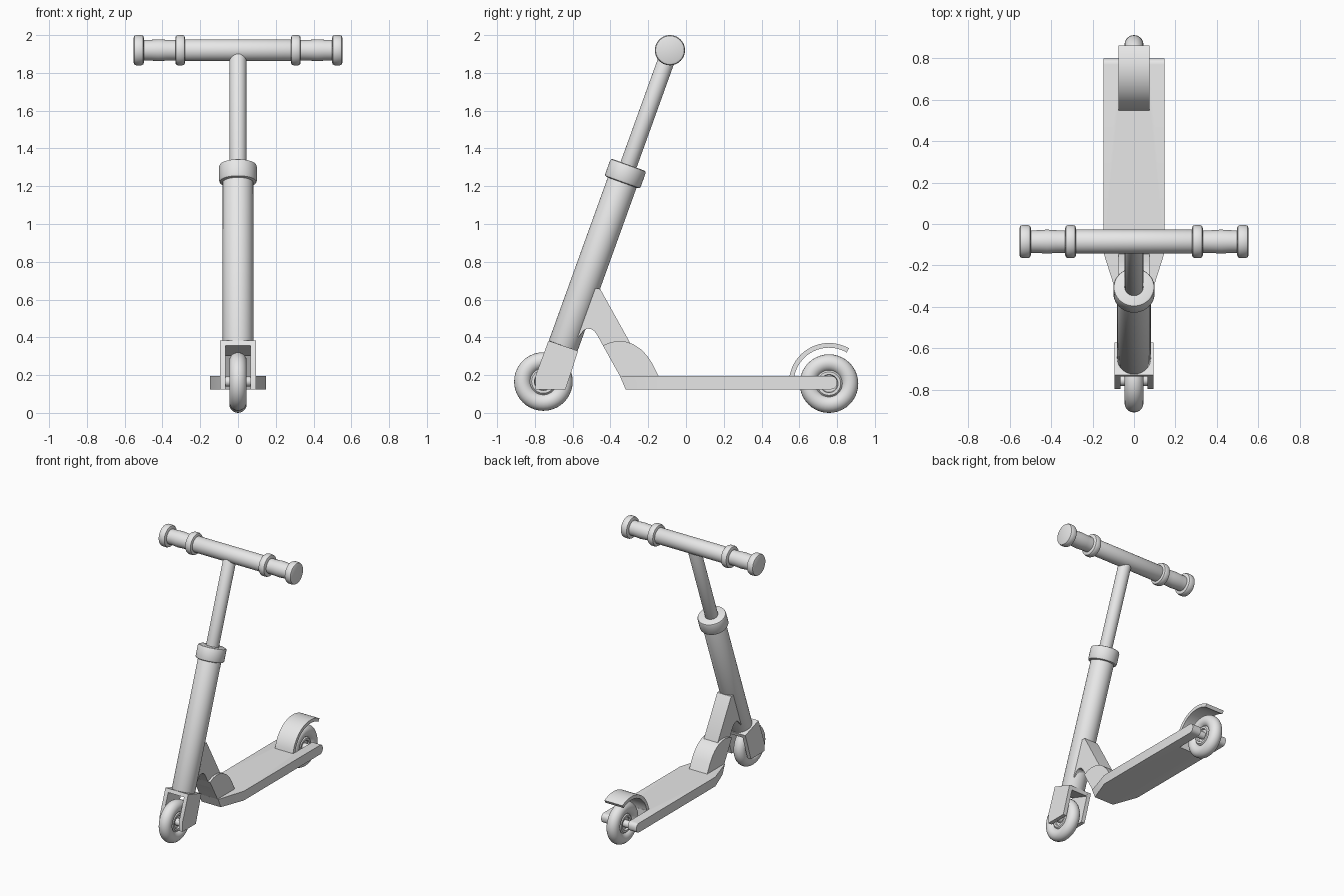
import bpy, bmesh
from math import radians, pi, sin, cos
from mathutils import Vector, Matrix

cube = bpy.data.objects.get("Cube")
if cube:
    bpy.data.objects.remove(cube)

grey = bpy.data.materials.new("plain grey")
grey.use_nodes = True
grey.diffuse_color = (0.8, 0.8, 0.8, 1)
grey.node_tree.nodes["Principled BSDF"].inputs["Base Color"].default_value = (0.8, 0.8, 0.8, 1)


def finish(name, bm, bevel=0.0):
    bmesh.ops.recalc_face_normals(bm, faces=bm.faces)
    mesh = bpy.data.meshes.new(name)
    bm.to_mesh(mesh)
    bm.free()
    mesh.materials.append(grey)
    ob = bpy.data.objects.new(name, mesh)
    bpy.context.collection.objects.link(ob)
    bpy.ops.object.select_all(action="DESELECT")
    ob.select_set(True)
    bpy.context.view_layer.objects.active = ob
    bpy.ops.object.shade_smooth_by_angle(angle=radians(32))
    if bevel:
        mod = ob.modifiers.new("soft edges", "BEVEL")
        mod.width, mod.segments = bevel, 2
    return ob


def lathe(name, profile, origin, axis=(1, 0, 0), closed=False):
    """Spin (distance along axis, radius) points around an axis."""
    bm = bmesh.new()
    vs = [bm.verts.new((t, r, 0)) for t, r in profile]
    pairs = list(zip(vs, vs[1:])) + ([(vs[-1], vs[0])] if closed else [])
    edges = [bm.edges.new(p) for p in pairs]
    bmesh.ops.spin(bm, geom=vs + edges, cent=(0, 0, 0), axis=(1, 0, 0),
                   angle=2 * pi, steps=40, use_merge=False)
    bmesh.ops.remove_doubles(bm, verts=bm.verts, dist=0.0002)
    turn = Vector((1, 0, 0)).rotation_difference(Vector(axis)).to_matrix().to_4x4()
    bm.transform(Matrix.Translation(origin) @ turn)
    return finish(name, bm)


def rod(name, a, b, r, origin, axis=(1, 0, 0), c=0.004):
    """Round bar with eased rims."""
    k = c * 0.3
    return lathe(name, [(a, 0), (a, r - c), (a + k, r - k), (a + c, r),
                        (b - c, r), (b - k, r - k), (b, r - c), (b, 0)], origin, axis)


def add_prism(bm, pts, x0, x1):
    """Extrude a (y, z) outline from x0 to x1."""
    face = bm.faces.new([bm.verts.new((x0, y, z)) for y, z in pts])
    out = bmesh.ops.extrude_face_region(bm, geom=[face])["geom"]
    bmesh.ops.translate(bm, vec=(x1 - x0, 0, 0),
                        verts=[v for v in out if isinstance(v, bmesh.types.BMVert)])


def prism(name, pts, half):
    bm = bmesh.new()
    add_prism(bm, pts, -half, half)
    return finish(name, bm)


# Steering column, measured downward from the handlebar
top = Vector((0, -0.085, 1.92))
down = (Vector((0, -0.65, 0.355)) - top).normalized()
rod("steering_rod", 0, 0.75, 0.045, top, down)
rod("steering_tube", 0.70, 1.665, 0.081, top, down)
rod("clamp_collar", 0.645, 0.745, 0.1, top, down, 0.012)

# Handlebar with grips and end rings
rod("handlebar", -0.31, 0.31, 0.058, top)
for side, label in ((1, "left"), (-1, "right")):
    out = (side, 0, 0)
    lathe(label + "_grip", [(0.30, 0.054), (0.35, 0.054), (0.38, 0.055), (0.42, 0.058),
                            (0.46, 0.055), (0.52, 0.054)], top, out)
    rod(label + "_inner_ring", 0.28, 0.332, 0.08, top, out, 0.014)
    rod(label + "_end_cap", 0.498, 0.553, 0.08, top, out, 0.014)

# Front fork: two cheeks joined by a crown
bm = bmesh.new()
cheek = [(-0.728, 0.382), (-0.571, 0.328), (-0.638, 0.125), (-0.797, 0.125), (-0.797, 0.195)]
crown = [(-0.728, 0.382), (-0.571, 0.328), (-0.58, 0.302), (-0.737, 0.356)]
add_prism(bm, cheek, 0.066, 0.095)
add_prism(bm, cheek, -0.095, -0.066)
add_prism(bm, crown, -0.066, 0.066)
finish("front_fork", bm)

# Wheels: round tyre, recessed hub and axle
for label, y, z, reach in (("front", -0.755, 0.166, 0.08), ("rear", 0.757, 0.155, 0.10)):
    centre = Vector((0, y, z))
    ring = [(0.046 * cos(a), 0.109 + 0.046 * sin(a))
            for a in (2 * pi * i / 20 for i in range(20))]
    lathe(label + "_tyre", ring, centre, closed=True)
    lathe(label + "_hub", [(-0.02, 0), (-0.02, 0.045), (-0.034, 0.048), (-0.034, 0.062),
                           (-0.02, 0.075), (0.02, 0.075), (0.034, 0.062), (0.034, 0.048),
                           (0.02, 0.045), (0.02, 0)], centre)
    rod(label + "_axle", -reach, reach, 0.026, centre)

# Deck: tapered nose, slot for the rear wheel, rounded arm ends
bm = bmesh.new()
half = [(0.08, -0.35), (0.147, -0.14), (0.147, 0.80), (0.075, 0.80), (0.075, 0.575)]
plan = half + [(-x, y) for x, y in reversed(half)]
face = bm.faces.new([bm.verts.new((x, y, 0.125)) for x, y in plan])
geom = bmesh.ops.extrude_face_region(bm, geom=[face])["geom"]
bmesh.ops.translate(bm, vec=(0, 0, 0.07),
                    verts=[v for v in geom if isinstance(v, bmesh.types.BMVert)])
for v in bm.verts:
    if v.co.y < -0.3 and v.co.z < 0.15:
        v.co.y += 0.03
ends = [e for e in bm.edges if all(v.co.y > 0.79 for v in e.verts)
        and abs(e.verts[0].co.z - e.verts[1].co.z) < 0.01]
bmesh.ops.bevel(bm, geom=ends, offset=0.03, segments=5, profile=0.5, affect="EDGES")
finish("deck", bm)

# Folding hinge on the deck and the brace up to the steering tube
prism("hinge_block", [(-0.44, 0.357), (-0.40, 0.374), (-0.36, 0.38), (-0.32, 0.377),
                      (-0.28, 0.364), (-0.24, 0.338), (-0.205, 0.302), (-0.18, 0.264),
                      (-0.143, 0.19), (-0.347, 0.19)], 0.075)
prism("neck_brace", [(-0.455, 0.657), (-0.296, 0.371), (-0.29, 0.25), (-0.375, 0.24),
                     (-0.472, 0.415), (-0.485, 0.433), (-0.503, 0.444), (-0.522, 0.446),
                     (-0.542, 0.436), (-0.57, 0.40), (-0.60, 0.45), (-0.53, 0.66)], 0.058)

# Rear mudguard: curved strip over the wheel
angles = [radians(170 - 110 * i / 18) for i in range(19)]
arc = [(0.757 + r * cos(a), 0.158 + r * sin(a))
       for r, sweep in ((0.212, angles), (0.187, angles[::-1])) for a in sweep]
prism("rear_mudguard", arc, 0.075)
